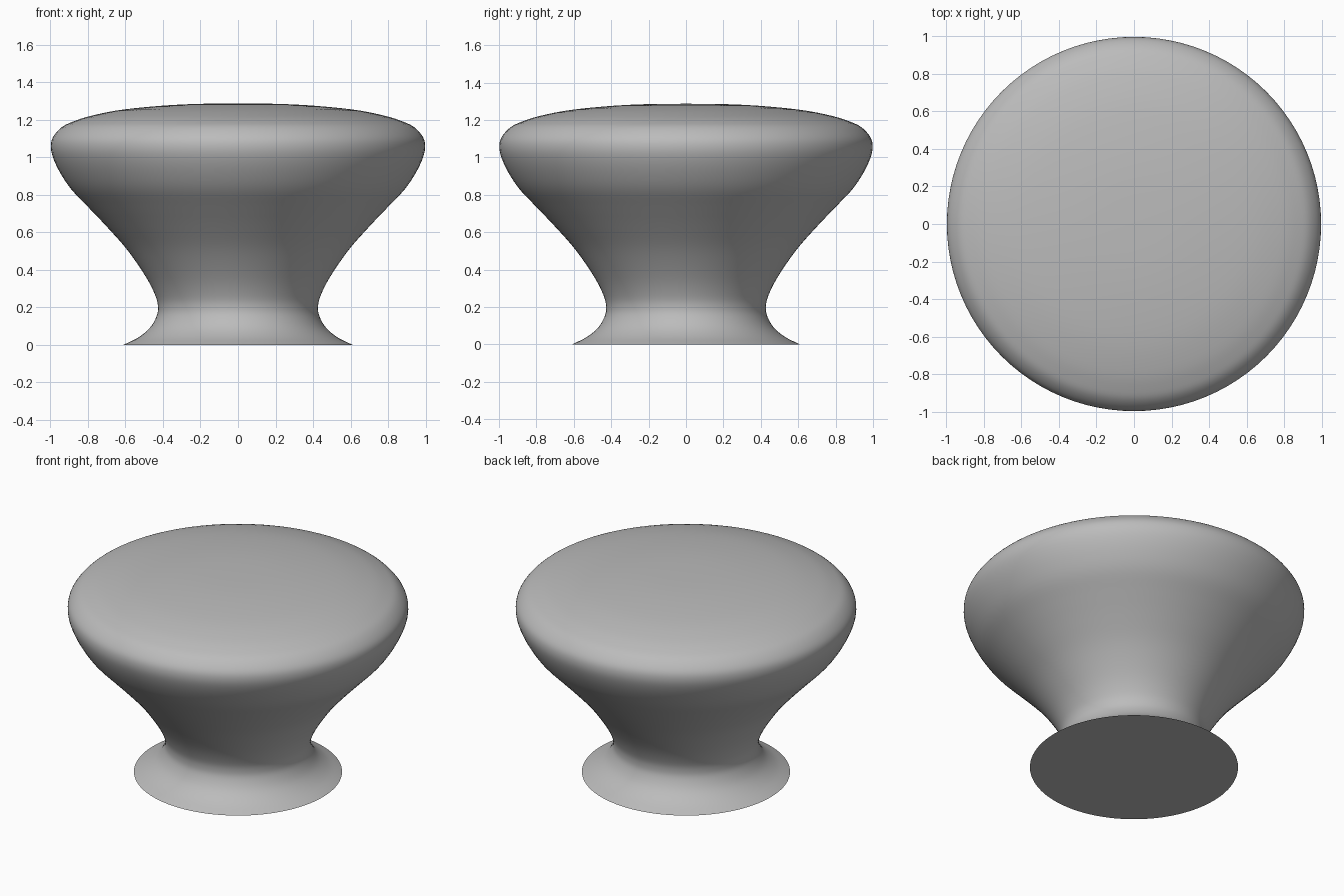
import bpy
import bmesh
import math
from mathutils import Vector

cube = bpy.data.objects.get("Cube")
if cube:
    bpy.data.objects.remove(cube, do_unlink=True)

SEGMENTS = 96

# Single grey finish
grey = bpy.data.materials.new("plain grey")
grey.use_nodes = True
colour = (0.5, 0.5, 0.5, 1)
grey.diffuse_color = colour
grey.node_tree.nodes["Principled BSDF"].inputs["Base Color"].default_value = colour

# Half outline (radius, height) from the foot rim to the crown
OUTLINE = [
    (0.61, 0), (0.53, 0.04), (0.47, 0.09), (0.435, 0.15), (0.427, 0.2),
    (0.44, 0.26), (0.49, 0.36), (0.59, 0.505), (0.7, 0.63), (0.8, 0.735),
    (0.89, 0.83), (0.95, 0.92), (0.987, 1.0), (0.998, 1.06), (0.985, 1.11),
    (0.94, 1.16), (0.88, 1.19), (0.78, 1.222), (0.6, 1.256), (0.31, 1.281),
    (0, 1.287),
]


def smooth_outline(points, steps=4):
    """Catmull-Rom curve through the outline points."""
    p = [Vector(q) for q in points]
    p = [2 * p[0] - p[1]] + p + [Vector((-p[-2].x, p[-2].y))]
    result = []
    for a, b, c, d in zip(p, p[1:], p[2:], p[3:]):
        for i in range(steps):
            t = i / steps
            result.append(0.5 * (2 * b + (c - a) * t
                                 + (2 * a - 5 * b + 4 * c - d) * t ** 2
                                 + (3 * b - a - 3 * c + d) * t ** 3))
    return result + [p[-2]]


# Turned knob body with a flat closed foot
bm = bmesh.new()
outline = [Vector((0, 0))] + smooth_outline(OUTLINE)
verts = [bm.verts.new((q.x, 0, q.y)) for q in outline]
edges = [bm.edges.new(pair) for pair in zip(verts, verts[1:])]
bmesh.ops.spin(bm, geom=verts + edges, cent=(0, 0, 0), axis=(0, 0, 1),
               angle=math.tau, steps=SEGMENTS, use_duplicate=False)
bmesh.ops.remove_doubles(bm, verts=bm.verts, dist=0.0005)
bmesh.ops.recalc_face_normals(bm, faces=bm.faces)

mesh = bpy.data.meshes.new("knob")
bm.to_mesh(mesh)
bm.free()
mesh.materials.append(grey)
knob = bpy.data.objects.new("knob", mesh)
bpy.context.collection.objects.link(knob)

# Smooth turning, crisp foot rim
bpy.context.view_layer.objects.active = knob
knob.select_set(True)
bpy.ops.object.shade_smooth_by_angle(angle=math.radians(40))
